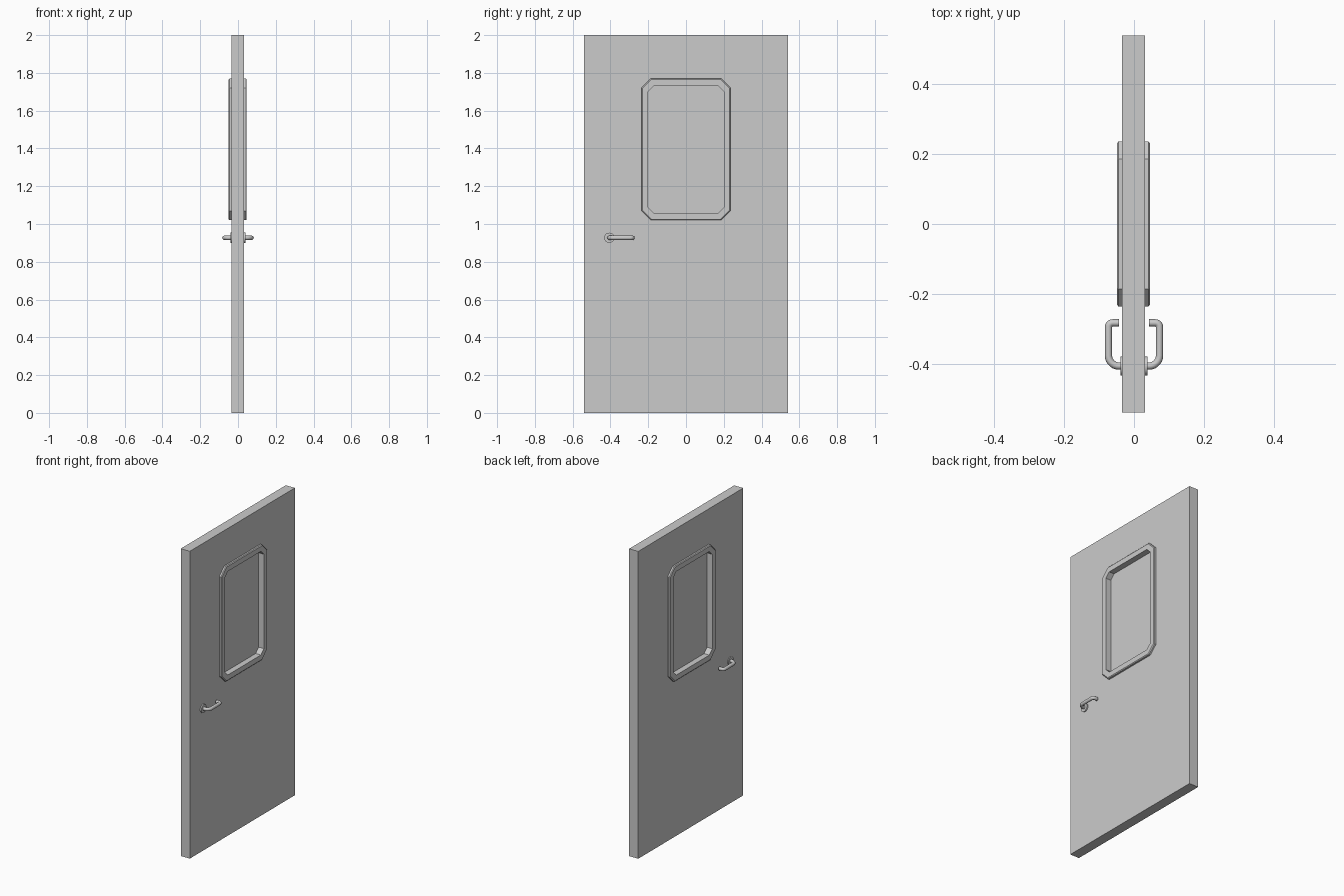
import bpy, bmesh, math
from mathutils import Vector

if "Cube" in bpy.data.objects:
    bpy.data.objects.remove(bpy.data.objects["Cube"])

CX = -0.0015            # slab centre plane
HALF = 0.0325           # half slab thickness
WZ = 1.395              # window centre height


def make_object(name, bm):
    bmesh.ops.recalc_face_normals(bm, faces=bm.faces)
    me = bpy.data.meshes.new(name)
    bm.to_mesh(me)
    bm.free()
    ob = bpy.data.objects.new(name, me)
    bpy.context.collection.objects.link(ob)
    return ob


def smooth(ob, deg):
    bpy.ops.object.select_all(action='DESELECT')
    ob.select_set(True)
    bpy.context.view_layer.objects.active = ob
    bpy.ops.object.shade_smooth_by_angle(angle=math.radians(deg))


def octagon(bm, x, hy, hz, c):
    """Ring of vertices: rectangle with clipped corners, facing x."""
    pts = [(hy, hz - c), (hy - c, hz), (c - hy, hz), (-hy, hz - c),
           (-hy, c - hz), (c - hy, -hz), (hy - c, -hz), (hy, c - hz)]
    return [bm.verts.new((x, y, WZ + z)) for y, z in pts]


def loft(bm, rings, closed=False):
    n = len(rings[0])
    for k in range(len(rings) if closed else len(rings) - 1):
        a, b = rings[k], rings[(k + 1) % len(rings)]
        for i in range(n):
            j = (i + 1) % n
            bm.faces.new((a[i], a[j], b[j], b[i]))


def octagon_block(name, x0, x1, hy, hz, c):
    bm = bmesh.new()
    a, b = octagon(bm, x0, hy, hz, c), octagon(bm, x1, hy, hz, c)
    loft(bm, [a, b])
    bm.faces.new(a)
    bm.faces.new(b)
    return make_object(name, bm)


# Door slab with window opening
bm = bmesh.new()
bmesh.ops.create_cube(bm, size=1)
for v in bm.verts:
    v.co = (CX + v.co.x * 2 * HALF, v.co.y * 1.08, 1 + v.co.z * 2)
door = make_object("door_slab", bm)
cutter = octagon_block("window_cutter", -0.2, 0.2, 0.21, 0.347, 0.034)
mod = door.modifiers.new("opening", 'BOOLEAN')
mod.operation = 'DIFFERENCE'
mod.solver = 'EXACT'
mod.object = cutter
bpy.context.view_layer.objects.active = door
bpy.ops.object.modifier_apply(modifier=mod.name)
bpy.data.objects.remove(cutter)

# Window frame: lipped on both faces, lining the opening
bm = bmesh.new()
profile = [(-0.030, 0.236, 0.375, 0.05), (-0.043, 0.236, 0.375, 0.05),
           (-0.0475, 0.231, 0.370, 0.048), (-0.0475, 0.2, 0.337, 0.03),
           (0.0475, 0.2, 0.337, 0.03), (0.0475, 0.231, 0.370, 0.048),
           (0.043, 0.236, 0.375, 0.05), (0.030, 0.236, 0.375, 0.05),
           (0.030, 0.205, 0.342, 0.032), (-0.030, 0.205, 0.342, 0.032)]
loft(bm, [octagon(bm, CX + x, hy, hz, c) for x, hy, hz, c in profile], closed=True)
make_object("window_frame", bm)

# Glass pane
octagon_block("window_pane", CX - 0.01, CX + 0.01, 0.203, 0.34, 0.031)


# Lever handles, one on each face
def fillet(center, r, a0, a1, n=5):
    return [(center[0] + r * math.cos(math.radians(a0 + (a1 - a0) * i / n)),
             center[1] + r * math.sin(math.radians(a0 + (a1 - a0) * i / n)))
            for i in range(n + 1)]


path = [(0.028, -0.4065)]
path += fillet((0.043, -0.3765), 0.03, -90, 0, 7)
path += fillet((0.061, -0.295), 0.012, 0, 90, 5)
path += [(0.043, -0.283)]


def handle(side, label):
    bm = bmesh.new()
    pts = [Vector((x, y)) for x, y in path]
    rings = []
    for i, p in enumerate(pts):
        t = (pts[min(i + 1, len(pts) - 1)] - pts[max(i - 1, 0)]).normalized()
        ring = []
        for k in range(12):
            a = math.tau * k / 12
            q = p + Vector((t.y, -t.x)) * 0.0105 * math.cos(a)
            ring.append(bm.verts.new((side * q.x, q.y, 0.927 + 0.0115 * math.sin(a))))
        rings.append(ring)
    loft(bm, rings)
    bm.faces.new(rings[0])
    bm.faces.new(rings[-1])
    smooth(make_object(label + "_handle", bm), 40)
    # Round backing plate
    bpy.ops.mesh.primitive_cylinder_add(
        vertices=24, radius=0.027, depth=0.012,
        location=(side * 0.033, -0.4065, 0.927), rotation=(0, math.pi / 2, 0))
    plate = bpy.context.object
    plate.name = label + "_handle_plate"
    smooth(plate, 40)


handle(1, "right")
handle(-1, "left")
